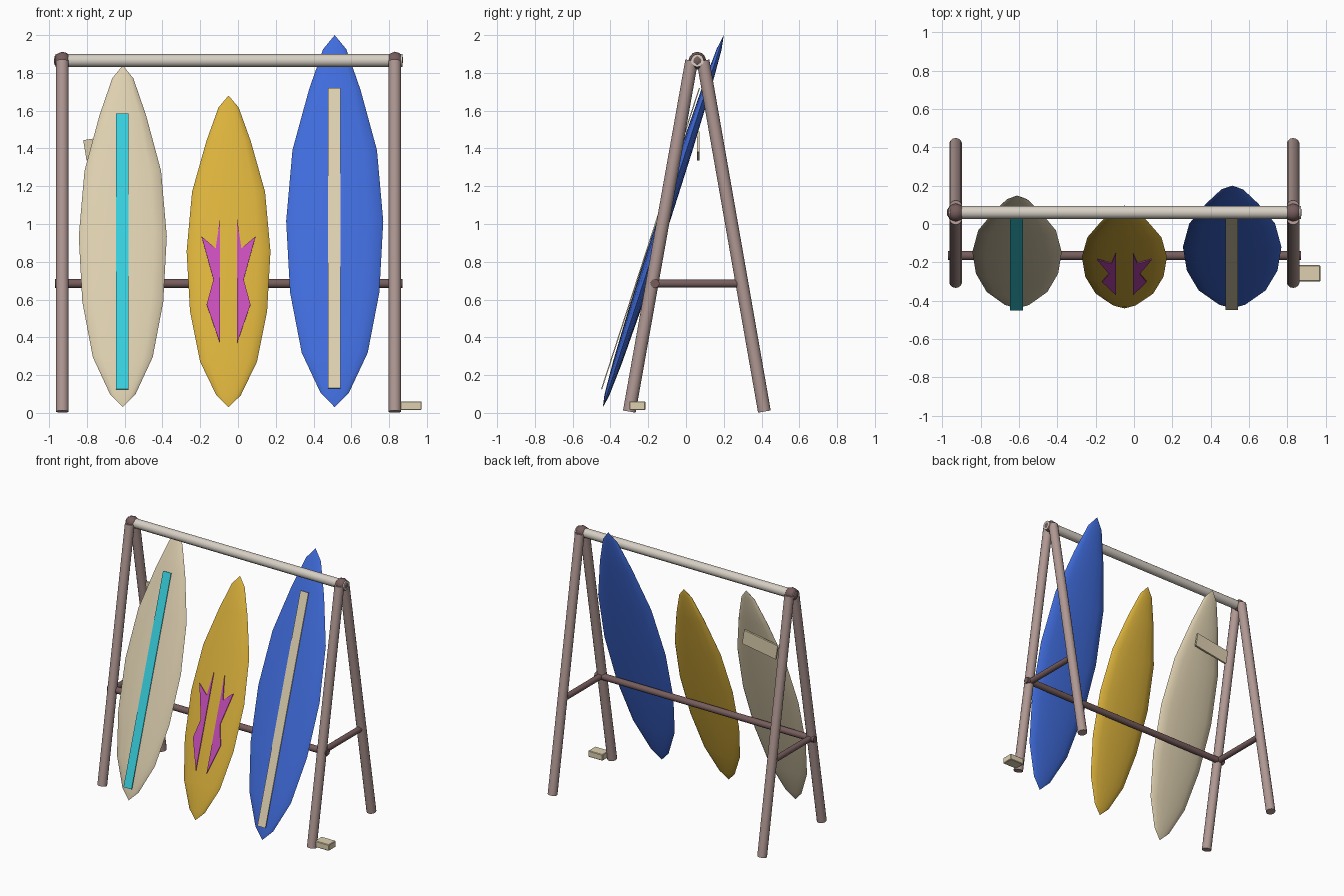
import bpy, bmesh, math
from mathutils import Vector, Matrix

cube = bpy.data.objects.get("Cube")
if cube:
    bpy.data.objects.remove(cube, do_unlink=True)


def material(name, rgb):
    """Flat material from 0-255 display colour."""
    lin = [((c / 255 + 0.055) / 1.055) ** 2.4 for c in rgb] + [1.0]
    m = bpy.data.materials.new(name)
    m.use_nodes = True
    m.diffuse_color = lin
    m.node_tree.nodes["Principled BSDF"].inputs["Base Color"].default_value = lin
    return m


WOOD = material("weathered wood", (176, 152, 147))
DARK = material("dark wood", (118, 92, 92))
POLE = material("pale pole", (214, 207, 196))
CREAM = material("cream", (222, 208, 176))
YELLOW = material("yellow", (219, 178, 60))
BLUE = material("blue", (64, 108, 220))
CYAN = material("cyan", (56, 208, 222))
MAGENTA = material("magenta", (200, 78, 186))


def finish(name, bm, mat, smooth=True):
    bmesh.ops.recalc_face_normals(bm, faces=bm.faces)
    mesh = bpy.data.meshes.new(name)
    bm.to_mesh(mesh)
    bm.free()
    mesh.materials.append(mat)
    ob = bpy.data.objects.new(name, mesh)
    bpy.context.collection.objects.link(ob)
    if smooth:
        bpy.ops.object.select_all(action='DESELECT')
        ob.select_set(True)
        bpy.context.view_layer.objects.active = ob
        bpy.ops.object.shade_smooth_by_angle(angle=math.radians(35))
    return ob


def rod(name, a, b, radius, mat):
    a, b = Vector(a), Vector(b)
    bm = bmesh.new()
    bmesh.ops.create_cone(bm, cap_ends=True, segments=14, radius1=radius,
                          radius2=radius, depth=(b - a).length)
    turn = (b - a).to_track_quat('Z', 'Y').to_matrix().to_4x4()
    bm.transform(Matrix.Translation((a + b) / 2) @ turn)
    return finish(name, bm, mat)


def box(name, size, matrix, mat, bevel=0):
    bm = bmesh.new()
    bmesh.ops.create_cube(bm, size=1)
    bm.transform(Matrix.Diagonal((*size, 1)))
    if bevel:
        bmesh.ops.bevel(bm, geom=bm.edges[:], offset=bevel, segments=1, affect='EDGES')
    bm.transform(matrix)
    return finish(name, bm, mat, False)


# Rack: two A-shaped ends joined by poles
LEFT, RIGHT = 0.83, -0.93
for side, x in (("left", LEFT), ("right", RIGHT)):
    rod(side + "_front_leg", (x, -0.30, 0.007), (x, 0.03, 1.865), 0.034, WOOD)
    rod(side + "_back_leg", (x, 0.415, 0.007), (x, 0.09, 1.865), 0.034, WOOD)
    rod(side + "_side_brace", (x, -0.17, 0.685), (x, 0.28, 0.685), 0.022, DARK)
    bm = bmesh.new()
    bmesh.ops.create_icosphere(bm, subdivisions=2, radius=0.047)
    bm.transform(Matrix.Translation((x, 0.06, 1.865)))
    finish(side + "_top_joint", bm, DARK)
rod("top_pole", (RIGHT - 0.035, 0.06, 1.865), (LEFT + 0.04, 0.06, 1.865), 0.034, POLE)
rod("lower_pole", (RIGHT - 0.04, -0.165, 0.685), (LEFT + 0.04, -0.165, 0.685), 0.024, DARK)

# Boards lean back about their tail
LEAN = math.atan2(0.64, 1.97)
TAIL = Vector((0, -0.44, 0.03))
WIDTHS = (0, 0.29, 0.68, 0.92, 1, 0.87, 0.53, 0.24, 0)  # tail to nose


def lean(x):
    return Matrix.Translation(TAIL + Vector((x, 0, 0))) @ Matrix.Rotation(-LEAN, 4, 'X')


def board(name, x, half_width, height, mat):
    length = height / math.cos(LEAN)
    steps, sides = len(WIDTHS) - 1, 16
    bm = bmesh.new()
    rings = []
    for i, w in enumerate(WIDTHS):
        along = math.pi * i / steps
        z = length * (1 - math.cos(along)) / 2
        thick = 0.034 * math.sin(along)
        if w == 0:
            rings.append([bm.verts.new((0, 0, z))] * sides)
            continue
        angles = [math.tau * k / sides for k in range(sides)]
        rings.append([bm.verts.new((half_width * w * math.cos(a), thick * math.sin(a), z))
                      for a in angles])
    for low, high in zip(rings, rings[1:]):
        for k in range(sides):
            n = (k + 1) % sides
            corners = dict.fromkeys((low[k], low[n], high[n], high[k]))
            bm.faces.new(list(corners))
    bm.transform(lean(x))
    return finish(name, bm, mat)


def stripe(name, x, low, high, mat):
    k = 1 / math.cos(LEAN)
    centre = Matrix.Translation((0, -0.036, ((low + high) / 2 - TAIL.z) * k - 0.012))
    box(name, (0.067, 0.006, (high - low) * k), lean(x) @ centre, mat)


board("cream_board", -0.61, 0.233, 1.81, CREAM)
board("yellow_board", -0.05, 0.222, 1.65, YELLOW)
board("blue_board", 0.512, 0.257, 1.97, BLUE)
stripe("cream_board_stripe", -0.613, 0.125, 1.585, CYAN)
stripe("blue_board_stripe", 0.51, 0.13, 1.72, CREAM)

# Mirrored jagged decals on the yellow board
JAGGED = ((0.045, 1.03), (0.068, 0.87), (0.143, 0.934),
          (0.08, 0.706), (0.116, 0.574), (0.045, 0.368))
for side, s in (("left", 1), ("right", -1)):
    bm = bmesh.new()
    outline = [bm.verts.new((s * px, -0.039, (pz - TAIL.z) / math.cos(LEAN) - 0.012))
               for px, pz in JAGGED]
    face = bm.faces.new(outline)
    moved = bmesh.ops.extrude_face_region(bm, geom=[face])["geom"]
    bmesh.ops.translate(bm, vec=(0, 0.006, 0),
                        verts=[v for v in moved if isinstance(v, bmesh.types.BMVert)])
    bm.transform(lean(-0.05))
    finish(side + "_jagged_decal", bm, MAGENTA, False)

# Tilted plank behind the cream board, and the block by the left foot
tilt = Matrix.Translation((-0.67, 0.064, 1.413)) @ Matrix.Rotation(-0.16, 4, 'Y')
box("hanging_plank", (0.285, 0.014, 0.108), tilt, CREAM)
box("foot_block", (0.12, 0.085, 0.047), Matrix.Translation((0.912, -0.257, 0.038)), CREAM, 0.004)
